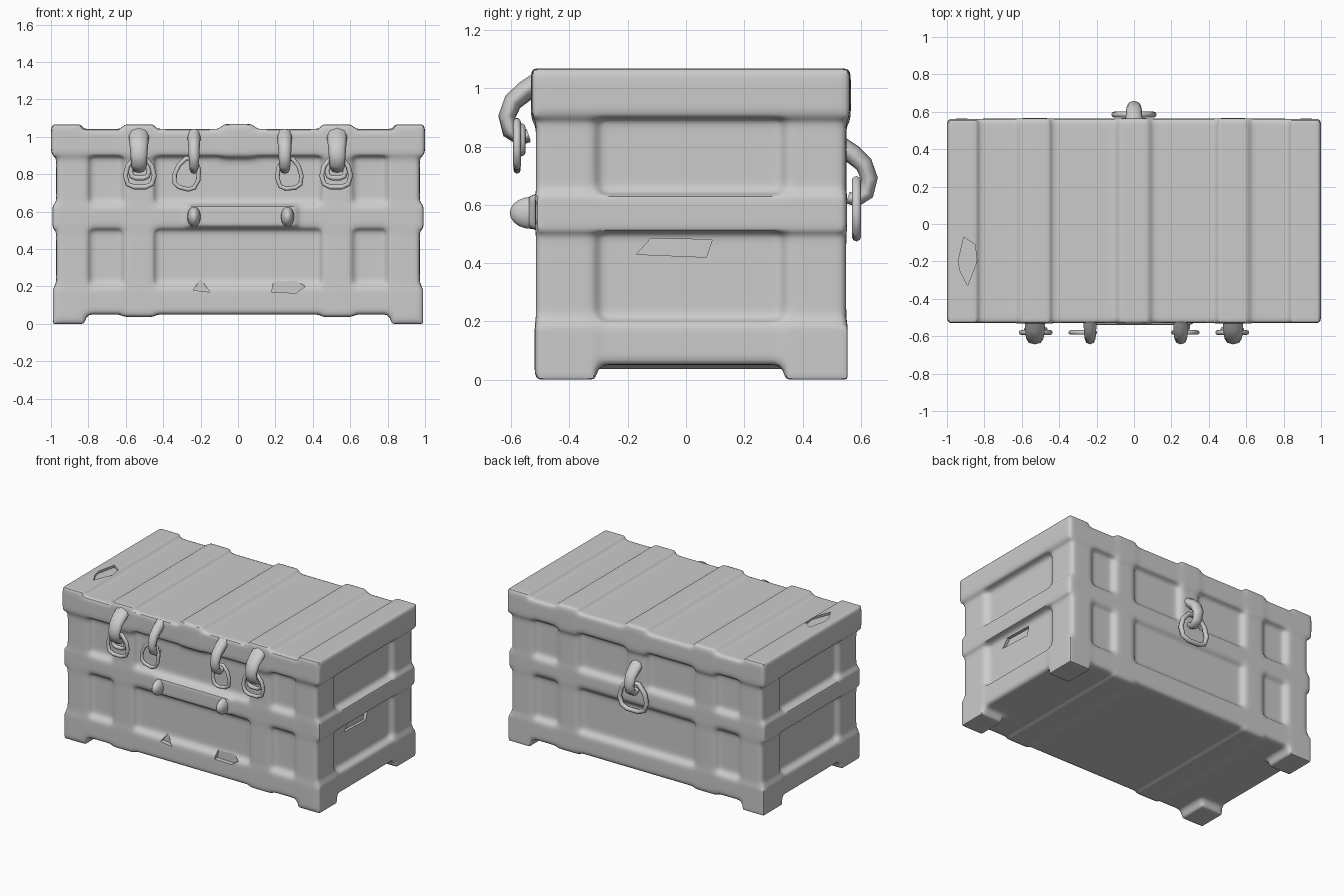
import bpy, bmesh, math
from mathutils import Matrix, Vector

if "Cube" in bpy.data.objects:
    bpy.data.objects.remove(bpy.data.objects["Cube"])


def box(bm, x0, x1, y0, y1, z0, z1):
    m = Matrix.Translation(((x0 + x1) / 2, (y0 + y1) / 2, (z0 + z1) / 2))
    m = m @ Matrix.Diagonal((x1 - x0, y1 - y0, z1 - z0, 1))
    bmesh.ops.create_cube(bm, size=1, matrix=m)


def new_object(name, bm):
    bmesh.ops.recalc_face_normals(bm, faces=bm.faces)
    me = bpy.data.meshes.new(name)
    bm.to_mesh(me)
    bm.free()
    ob = bpy.data.objects.new(name, me)
    bpy.context.collection.objects.link(ob)
    return ob


def prism(name, pts, push):
    """Closed prism from 3D outline points, extruded by the push vector."""
    bm = bmesh.new()
    face = bm.faces.new([bm.verts.new(p) for p in pts])
    ext = bmesh.ops.extrude_face_region(bm, geom=[face], use_keep_orig=True)
    vs = [v for v in ext["geom"] if isinstance(v, bmesh.types.BMVert)]
    bmesh.ops.translate(bm, verts=vs, vec=push)
    ob = new_object(name, bm)
    ob.hide_render = True
    return ob


def tube(name, pts, radius, cyclic=False, radii=None):
    cu = bpy.data.curves.new(name, "CURVE")
    cu.dimensions = "3D"
    cu.bevel_depth = radius
    cu.bevel_resolution = 2
    cu.use_fill_caps = True
    sp = cu.splines.new("POLY")
    sp.points.add(len(pts) - 1)
    for i, p in enumerate(pts):
        sp.points[i].co = (*p, 1)
        sp.points[i].radius = radii[i] if radii else 1
    sp.use_cyclic_u = cyclic
    sp.use_smooth = True
    ob = bpy.data.objects.new(name, cu)
    bpy.context.collection.objects.link(ob)
    return ob


F, B = -0.53, 0.563          # front and back planes of the lid
bm = bmesh.new()
# core, lid, middle band and bottom rail
box(bm, -0.94, 0.94, -0.485, 0.52, 0.05, 1.03)
box(bm, -1.0, 1.0, F, B, 0.90, 1.042)
box(bm, -0.992, 0.992, F + 0.012, B - 0.01, 0.51, 0.635)
box(bm, -0.985, 0.985, F + 0.012, B - 0.01, 0.05, 0.20)
# raised roll on the front of the middle band
box(bm, -0.26, 0.31, -0.54, -0.45, 0.515, 0.635)
for s in (-1, 1):
    # corner posts and feet
    for y0, y1 in ((F + 0.015, -0.31), (0.34, B - 0.013)):
        xa, xb = sorted((s * 0.80, s * 0.972))
        box(bm, xa, xb, y0, y1, 0.05, 1.03)
        xa, xb = sorted((s * 0.815, s * 0.99))
        box(bm, xa, xb, y0 - 0.005, y1 + 0.005, 0.0, 0.19)
    # raised ends of the lid and the wrap-around straps
    xa, xb = sorted((s * 0.84, s * 1.0))
    box(bm, xa, xb, F, B, 0.95, 1.066)
    xa, xb = sorted((s * 0.45, s * 0.61))
    box(bm, xa, xb, F + 0.015, B - 0.013, 0.036, 1.0)
    box(bm, xa, xb, F - 0.003, B + 0.003, 0.89, 1.066)
# centre strap: over the lid and down the back to the ring
box(bm, -0.08, 0.08, F - 0.003, B + 0.003, 0.89, 1.068)
box(bm, -0.075, 0.075, 0.4, B - 0.012, 0.55, 1.0)
body = new_object("chest_body", bm)

# fuse the planks and bands into one worn, rounded shell
rm = body.modifiers.new("fuse", "REMESH")
rm.mode = "VOXEL"
rm.voxel_size = 0.015
sm = body.modifiers.new("wear", "SMOOTH")
sm.factor = 0.5
sm.iterations = 7

# chipped patches on the right side, the lid and the front
chips = [
    prism("side_chip", [(0.92, y, z) for y, z in
          ((-0.17, 0.43), (-0.12, 0.485), (0.09, 0.48), (0.07, 0.42))], (0.1, 0, 0)),
    prism("lid_chip", [(x, y, 1.05) for x, y in
          ((-0.94, -0.2), (-0.91, -0.07), (-0.85, -0.11), (-0.84, -0.2),
           (-0.89, -0.33), (-0.93, -0.25))], (0, 0, 0.1)),
    prism("front_chip", [(x, -0.485, z) for x, z in
          ((0.18, 0.17), (0.31, 0.165), (0.36, 0.20), (0.31, 0.23), (0.19, 0.225))], (0, -0.1, 0)),
    prism("small_chip", [(x, -0.485, z) for x, z in
          ((-0.24, 0.18), (-0.15, 0.17), (-0.2, 0.24))], (0, -0.1, 0)),
]
for c in chips:
    bo = body.modifiers.new(c.name, "BOOLEAN")
    bo.operation = "DIFFERENCE"
    bo.object = c
bpy.context.view_layer.objects.active = body
body.select_set(True)
for m in list(body.modifiers):
    bpy.ops.object.modifier_apply(modifier=m.name)
for c in chips:
    bpy.data.objects.remove(c)
bpy.ops.object.shade_smooth_by_angle(angle=math.radians(40))

# unit outline of a rounded D-shaped ring, hanging down from z = 0
RING = [(-0.2, -0.03), (0.2, -0.03), (0.42, -0.3), (0.5, -0.62), (0.42, -0.9),
        (0.2, -1), (-0.2, -1), (-0.42, -0.9), (-0.5, -0.62), (-0.42, -0.3)]


def ring(name, x, y, top, w, h, r, tilt=0):
    rot = Matrix.Rotation(tilt, 3, "Y")
    pts = [Vector((x, y, top)) + rot @ Vector((u * w, 0, v * h)) for u, v in RING]
    return tube(name, pts, r, cyclic=True)


def hook(name, x, top, side, width, base):
    """Curled bracket holding a ring; side is -1 for front, +1 for back."""
    prof = [(-0.03, 0.03), (0.015, 0.0), (0.055, -0.035), (0.075, -0.085),
            (0.065, -0.135), (0.03, -0.16), (0.0, -0.15)]
    pts = [(0, base + side * d, top + dz) for d, dz in prof]
    ob = tube(name, pts, 0.026, radii=[1.3, 1.3, 1.2, 1.1, 1, 0.9, 0.8])
    ob.location.x = x
    ob.scale.x = width / 0.06


# front fasteners: two wide ones with a double ring, two narrow ones
for s, side in ((-1, "left"), (1, "right")):
    hook(side + "_wide_hook", s * 0.53, 0.99, -1, 0.095, -0.54)
    ring(side + "_wide_ring", s * 0.525, -0.58, 0.89, 0.155, 0.158, 0.013)
    ring(side + "_inner_link", s * 0.525, -0.565, 0.87, 0.10, 0.09, 0.014)
hook("left_narrow_hook", -0.235, 0.985, -1, 0.06, -0.54)
ring("left_narrow_ring", -0.25, -0.58, 0.885, 0.13, 0.165, 0.012, 0.25)
hook("right_narrow_hook", 0.25, 0.985, -1, 0.07, -0.54)
ring("right_narrow_ring", 0.265, -0.58, 0.885, 0.13, 0.16, 0.012, -0.1)

# back fastener
hook("back_hook", 0.0, 0.775, 1, 0.08, 0.555)
ring("back_ring", 0.0, 0.585, 0.69, 0.21, 0.20, 0.016)

# rounded pegs on the front roll
for x, side in ((-0.235, "left"), (0.265, "right")):
    bpy.ops.mesh.primitive_uv_sphere_add(segments=16, ring_count=10, radius=1,
                                         location=(x, -0.53, 0.572))
    peg = bpy.context.object
    peg.name = side + "_peg"
    peg.scale = (0.036, 0.075, 0.055)
    bpy.ops.object.shade_smooth()
